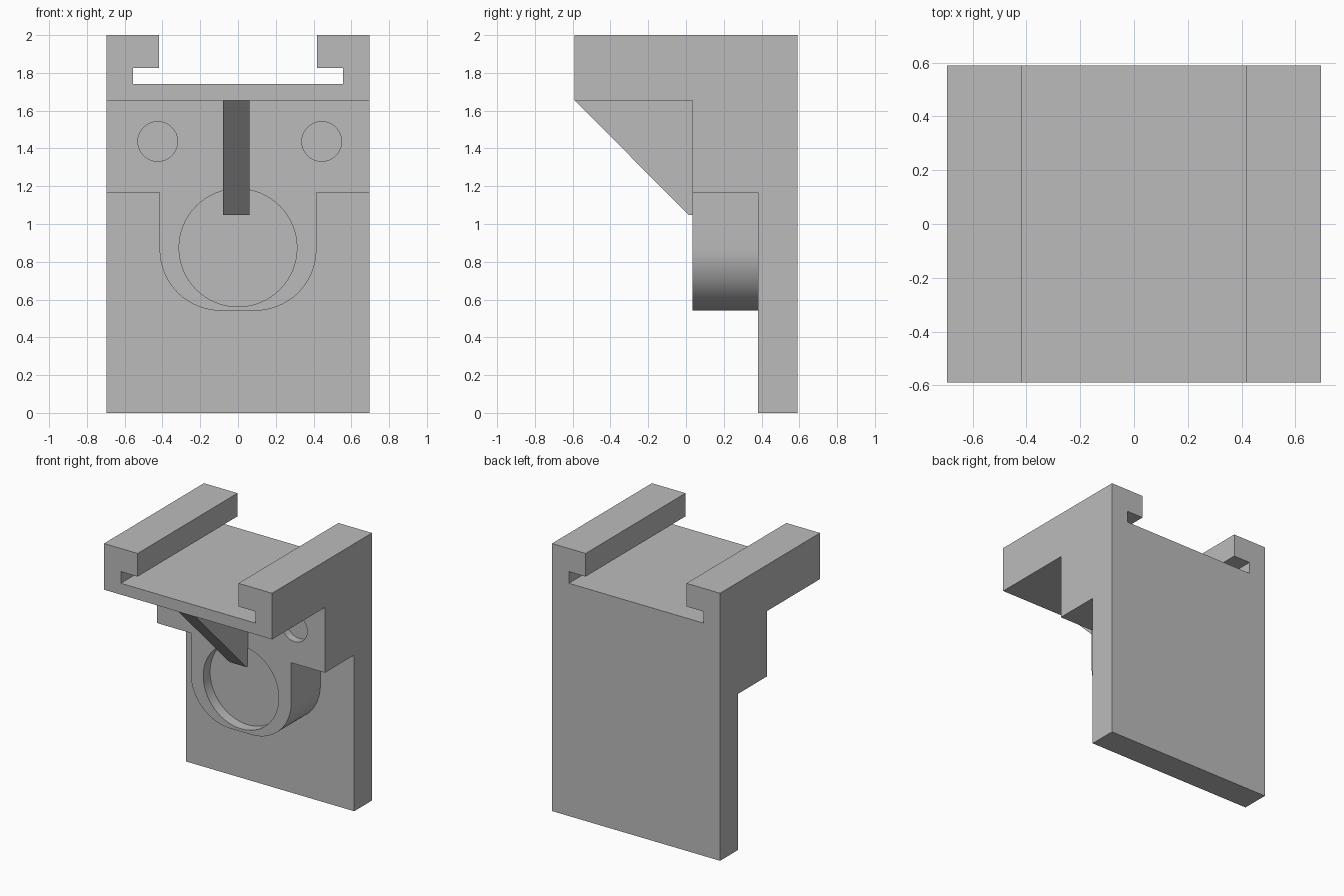
import bpy, bmesh, math

if "Cube" in bpy.data.objects:
    bpy.data.objects.remove(bpy.data.objects["Cube"])

W = 0.695   # half width
D = 0.59    # half depth
FRONT = 0.035  # front plane of the housing

grey = bpy.data.materials.new("dark_grey")
grey.diffuse_color = (0.5, 0.5, 0.5, 1)
grey.use_nodes = True
grey.node_tree.nodes["Principled BSDF"].inputs["Base Color"].default_value = grey.diffuse_color


def prism(name, pts, axis, a, b):
    """Extrude a 2D profile along an axis: 'y' takes (x, z), 'x' takes (y, z)."""
    place = (lambda p, t: (p[0], t, p[1])) if axis == 'y' else (lambda p, t: (t, p[0], p[1]))
    bm = bmesh.new()
    rings = [[bm.verts.new(place(p, t)) for p in pts] for t in (a, b)]
    for ring in rings:
        bm.faces.new(ring)
    n = len(pts)
    for i in range(n):
        j = (i + 1) % n
        bm.faces.new((rings[0][i], rings[0][j], rings[1][j], rings[1][i]))
    bmesh.ops.recalc_face_normals(bm, faces=bm.faces)
    me = bpy.data.meshes.new(name)
    bm.to_mesh(me)
    bm.free()
    me.materials.append(grey)
    ob = bpy.data.objects.new(name, me)
    bpy.context.collection.objects.link(ob)
    return ob


def arc(cx, cz, r, start, end, n):
    return [(cx + r * math.cos(math.radians(start + (end - start) * i / n)),
             cz + r * math.sin(math.radians(start + (end - start) * i / n))) for i in range(n + 1)]


def mirrored(half):
    """Close a right-hand half profile with its mirror image."""
    return half + [(-x, z) for x, z in reversed(half)]


def combine(target, other, operation):
    mod = target.modifiers.new(operation.title(), 'BOOLEAN')
    mod.object, mod.operation, mod.solver = other, operation, 'EXACT'
    bpy.context.view_layer.objects.active = target
    bpy.ops.object.modifier_apply(modifier=mod.name)
    bpy.data.objects.remove(other, do_unlink=True)


# back plate
bracket = prism("slotted_bracket", mirrored([(W, 0), (W, 1.70)]), 'y', 0.38, D)

# housing block with rounded boss below it
housing = prism("housing", mirrored(
    [(W, 1.70), (W, 1.167), (0.415, 1.167)] + arc(0.09, 0.866, 0.325, 0, -90, 20)), 'y', FRONT, 0.42)

# top rail with T-slot
rail = prism("top_rail", mirrored(
    [(W, 1.655), (W, 2), (0.417, 2), (0.417, 1.827), (0.556, 1.827), (0.556, 1.74)]), 'y', -D, D)

for part in (housing, rail):
    combine(bracket, part, 'UNION')

# shallow round recesses: large centre pocket and two small holes
for x, z, r, depth in ((0, 0.874, 0.312, 0.08), (-0.425, 1.437, 0.105, 0.06), (0.443, 1.437, 0.105, 0.06)):
    cutter = prism("recess_cutter", arc(x, z, r, 0, 360, 64)[:-1], 'y', FRONT - 0.1, FRONT + depth)
    combine(bracket, cutter, 'DIFFERENCE')

# triangular rib under the rail
rib = prism("rib", [(-D, 1.655), (0.015, 1.047), (FRONT, 1.047), (FRONT, 1.655)], 'x', -0.08, 0.06)

# merge flat regions, then smooth only the curved walls
bm = bmesh.new()
bm.from_mesh(bracket.data)
bmesh.ops.remove_doubles(bm, verts=bm.verts, dist=1e-5)
bmesh.ops.dissolve_limit(bm, angle_limit=math.radians(0.5), verts=bm.verts, edges=bm.edges)
bm.to_mesh(bracket.data)
bm.free()
bpy.ops.object.select_all(action='DESELECT')
bracket.select_set(True)
bpy.context.view_layer.objects.active = bracket
bpy.ops.object.shade_smooth_by_angle(angle=math.radians(30))
